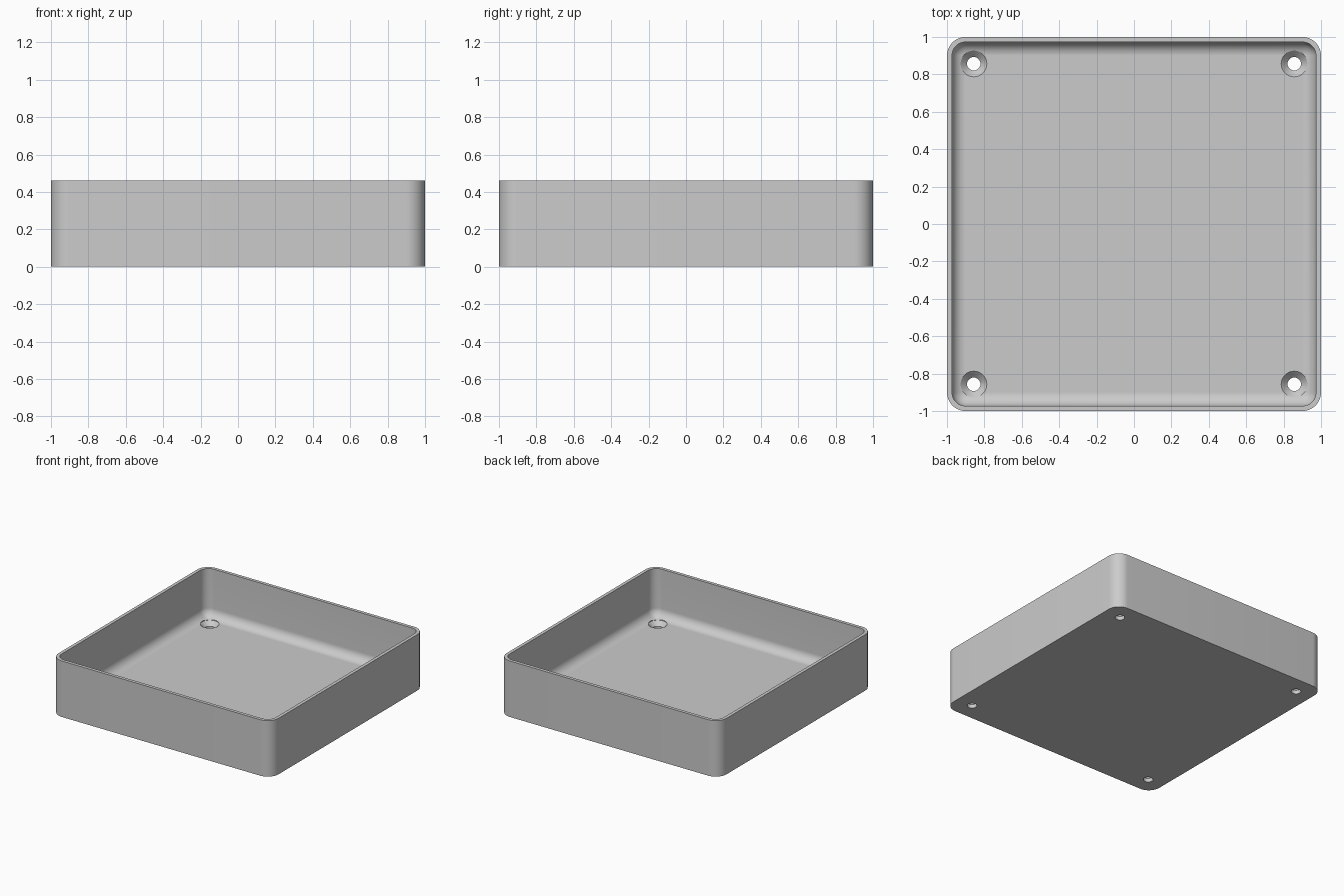
import bpy, bmesh
from math import sin, cos, pi, radians

HEIGHT, FLOOR, WALL = 0.46, 0.065, 0.027
OUTER_R, FILLET = 0.1, 0.073
HOLE_POS, HOLE_R, SINK_R = 0.857, 0.036, 0.07
ARC = 12

cube = bpy.data.objects.get("Cube")
if cube:
    bpy.data.objects.remove(cube, do_unlink=True)

grey = bpy.data.materials.new("light grey")
grey.use_nodes = True
colour = (0.6, 0.6, 0.6, 1)
grey.diffuse_color = colour
grey.node_tree.nodes["Principled BSDF"].inputs["Base Color"].default_value = colour


def rounded_square(half, radius):
    """Outline points of a square with rounded corners."""
    pts = []
    for q in range(4):
        sx, sy = [(1, 1), (-1, 1), (-1, -1), (1, -1)][q]
        for i in range(ARC + 1):
            a = pi / 2 * (q + i / ARC)
            pts.append((sx * (half - radius) + radius * cos(a),
                        sy * (half - radius) + radius * sin(a)))
    return pts


def circle(radius, count=48):
    return [(radius * cos(2 * pi * i / count), radius * sin(2 * pi * i / count))
            for i in range(count)]


def loft(name, sections):
    """Closed solid skinned through (outline, z) sections, capped at both ends."""
    bm = bmesh.new()
    rings = [[bm.verts.new((x, y, z)) for x, y in pts] for pts, z in sections]
    n = len(rings[0])
    for a, b in zip(rings, rings[1:]):
        for i in range(n):
            j = (i + 1) % n
            bm.faces.new((a[i], a[j], b[j], b[i]))
    bm.faces.new(rings[0][::-1])
    bm.faces.new(rings[-1])
    bmesh.ops.recalc_face_normals(bm, faces=bm.faces)
    mesh = bpy.data.meshes.new(name)
    bm.to_mesh(mesh)
    bm.free()
    mesh.materials.append(grey)
    obj = bpy.data.objects.new(name, mesh)
    bpy.context.collection.objects.link(obj)
    return obj


# Tray: outer wall, rim, inner wall, then a rounded fillet down to the floor
inner = 1 - WALL
sections = [(rounded_square(1, OUTER_R), 0),
            (rounded_square(1, OUTER_R), HEIGHT),
            (rounded_square(inner, FILLET), HEIGHT)]
for i in range(ARC + 1):
    a = pi / 2 * i / ARC
    inset = FILLET * (1 - cos(a))
    sections.append((rounded_square(inner - inset, max(FILLET - inset, 0.001)),
                     FLOOR + FILLET * (1 - sin(a))))
tray = loft("tray", sections)

# Countersunk screw holes in the four corners
cone_start = FLOOR - (SINK_R - HOLE_R)
for sx in (-1, 1):
    for sy in (-1, 1):
        cutter = loft("screw_hole_cutter", [(circle(HOLE_R), -0.05),
                                            (circle(HOLE_R), cone_start),
                                            (circle(SINK_R), FLOOR),
                                            (circle(SINK_R), HEIGHT - 0.1)])
        cutter.location = (sx * HOLE_POS, sy * HOLE_POS, 0)
        cutter.hide_render = True
        cut = tray.modifiers.new("screw_hole", 'BOOLEAN')
        cut.operation, cut.solver, cut.object = 'DIFFERENCE', 'EXACT', cutter

# Apply the cuts and remove the cutters
bpy.ops.object.select_all(action='DESELECT')
tray.select_set(True)
bpy.context.view_layer.objects.active = tray
for mod in list(tray.modifiers):
    helper = mod.object
    bpy.ops.object.modifier_apply(modifier=mod.name)
    bpy.data.objects.remove(helper, do_unlink=True)
bpy.ops.object.shade_smooth_by_angle(angle=radians(30))
